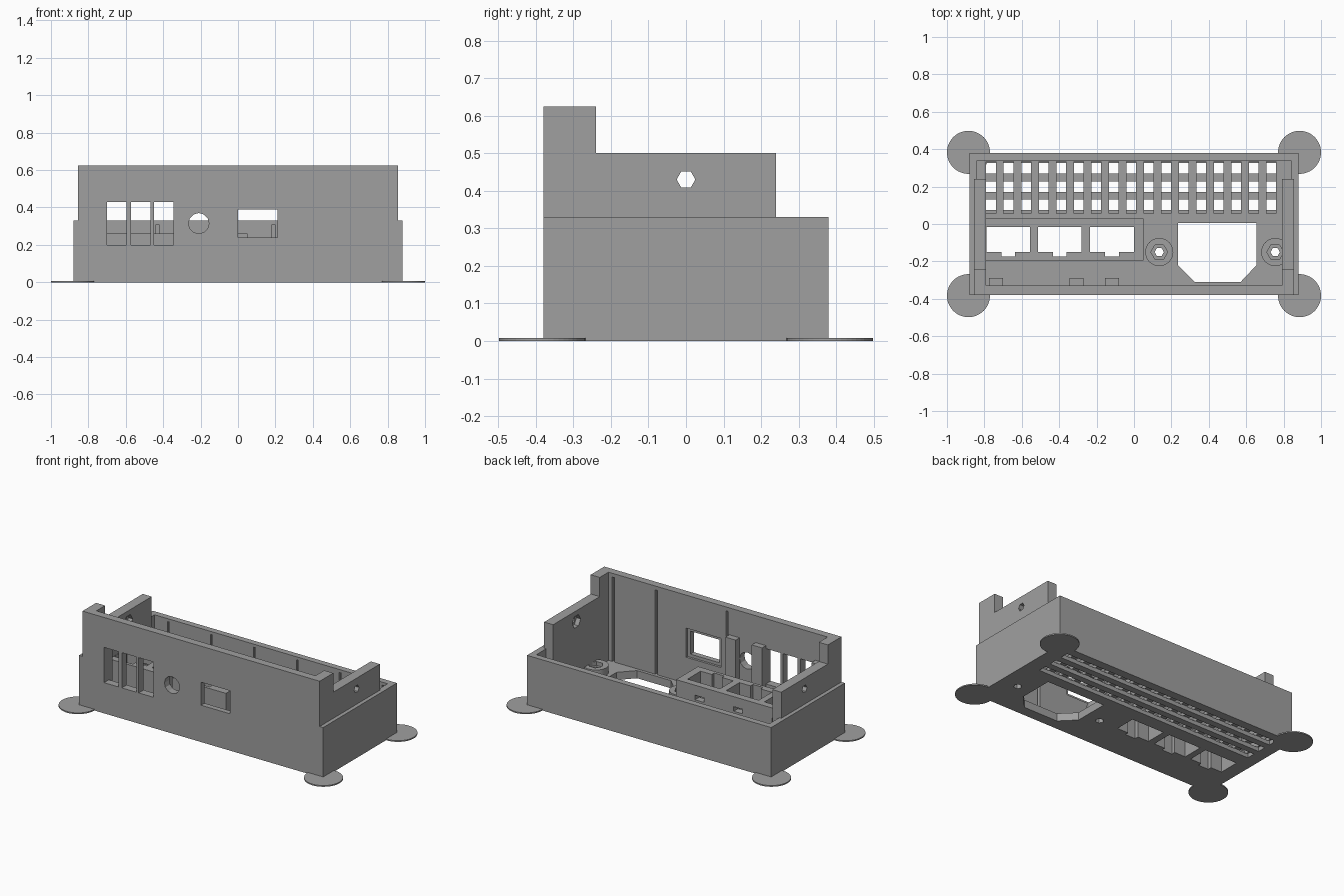
import bpy, bmesh, math
from mathutils import Matrix

old = bpy.data.objects.get("Cube")
if old:
    bpy.data.objects.remove(old, do_unlink=True)

GREY = (0.35, 0.35, 0.35, 1)
mat = bpy.data.materials.new("plain grey")
mat.use_nodes = True
mat.diffuse_color = GREY
mat.node_tree.nodes["Principled BSDF"].inputs["Base Color"].default_value = GREY

# axis -> function placing a profile (u, v) at depth d
PLACE = {
    "x": lambda u, v, d: (d, u, v),
    "y": lambda u, v, d: (u, d, v),
    "z": lambda u, v, d: (u, v, d),
}


def prism(name, axis, profile, lo, hi):
    """Extrude a closed profile along an axis."""
    bm = bmesh.new()
    a = [bm.verts.new(PLACE[axis](u, v, lo)) for u, v in profile]
    b = [bm.verts.new(PLACE[axis](u, v, hi)) for u, v in profile]
    n = len(profile)
    bm.faces.new(a)
    bm.faces.new(b[::-1])
    for i in range(n):
        j = (i + 1) % n
        bm.faces.new((a[i], b[i], b[j], a[j]))
    bmesh.ops.recalc_face_normals(bm, faces=bm.faces)
    mesh = bpy.data.meshes.new(name)
    bm.to_mesh(mesh)
    bm.free()
    mesh.materials.append(mat)
    obj = bpy.data.objects.new(name, mesh)
    bpy.context.collection.objects.link(obj)
    return obj


def box(name, x, y, z):
    return prism(name, "z", [(x[0], y[0]), (x[1], y[0]), (x[1], y[1]), (x[0], y[1])], *z)


def ring(u, v, r, n, turn=0.0):
    return [(u + r * math.cos(turn + math.tau * i / n),
             v + r * math.sin(turn + math.tau * i / n)) for i in range(n)]


def cut(obj, *cutters):
    """Subtract each cutter and discard it."""
    for c in cutters:
        mod = obj.modifiers.new("cut", "BOOLEAN")
        mod.operation = "DIFFERENCE"
        mod.solver = "EXACT"
        mod.object = c
        bpy.context.view_layer.objects.active = obj
        bpy.ops.object.modifier_apply(modifier=mod.name)
        bpy.data.objects.remove(c, do_unlink=True)


def merged(parts):
    """Join separate, non-touching cutters into one."""
    bm = bmesh.new()
    for p in parts:
        bm.from_mesh(p.data)
    bm.to_mesh(parts[0].data)
    bm.free()
    for p in parts[1:]:
        bpy.data.objects.remove(p, do_unlink=True)
    return parts[0]


FLOOR = 0.05
THRU = (-0.1, 0.8)
BAYS = [-0.672, -0.397, -0.118]
STANDOFFS = [0.135, 0.755]

# Floor with socket opening, switch bays, screw holes and crossed vent slots
floor = box("floor", (-0.84, 0.84), (-0.33, 0.34), (0, FLOOR))
socket = prism("cutter", "z", [(0.235, 0.005), (0.235, -0.22), (0.325, -0.31), (0.57, -0.31),
                               (0.655, -0.22), (0.655, 0.005)], *THRU)


def bay_cutters():
    wide = merged([box("cutter", (x - 0.117, x + 0.117), (-0.15, -0.015), THRU) for x in BAYS])
    notch = merged([box("cutter", (x - 0.037, x + 0.037), (-0.175, -0.1), THRU) for x in BAYS])
    return wide, notch


screws = merged([prism("cutter", "z", ring(x, -0.15, 0.025, 6), *THRU) for x in STANDOFFS])
top_slots = merged([box("cutter", (-0.79 + i * 0.0936, -0.738 + i * 0.0936), (0.055, 0.335),
                        (FLOOR / 2, 0.2)) for i in range(17)])
under_slots = merged([box("cutter", (-0.8, 0.78), (y, y + 0.055), (-0.1, FLOOR / 2 + 0.002))
                      for y in (0.075, 0.172, 0.27)])
cut(floor, socket, *bay_cutters(), screws, top_slots, under_slots)

# Front wall with shoulders, windows, button hole and inner grooves
front = prism("front_wall", "y", [(-0.88, 0), (0.88, 0), (0.88, 0.33), (0.855, 0.33), (0.855, 0.625),
                                  (-0.855, 0.625), (-0.855, 0.33), (-0.88, 0.33)], -0.38, -0.33)
WALL = (-0.5, -0.2)
windows = merged([box("cutter", (x, x + 0.105), WALL, (0.2, 0.43)) for x in (-0.7, -0.572, -0.45)]
                 + [box("cutter", (0, 0.21), WALL, (0.24, 0.39)),
                    prism("cutter", "y", ring(-0.21, 0.315, 0.055, 12), *WALL)])
recess = box("cutter", (-0.02, 0.23), (-0.345, -0.2), (0.22, 0.41))
grooves = merged([box("cutter", (x - 0.008, x + 0.008), (-0.35, -0.2), (FLOOR, 0.6))
                  for x in (0.755, 0.445, -0.065)])
cut(front, windows, recess, grooves)

# Back wall with inner grooves
back = box("back_wall", (-0.88, 0.88), (0.34, 0.38), (0, 0.33))
cut(back, merged([box("cutter", (x - 0.008, x + 0.008), (0.2, 0.355), (FLOOR, 0.31))
                  for x in [-0.74 + 0.31 * i for i in range(6)]]))

# Side walls: low outer skin and tall stepped inner cheek with a bolt hole and nut trap
for side, s in (("left", 1), ("right", -1)):
    box(side + "_skin", sorted((s * 0.84, s * 0.88)), (-0.33, 0.34), (0, 0.33))
    cheek = prism(side + "_cheek", "x", [(-0.33, FLOOR), (0.24, FLOOR), (0.24, 0.5), (-0.24, 0.5),
                                         (-0.24, 0.625), (-0.33, 0.625)],
                  *sorted((s * 0.79, s * 0.855)))
    cut(cheek, prism("cutter", "x", ring(0, 0.43, 0.025, 6), *sorted((s * 0.7, s * 0.9))),
        prism("cutter", "x", ring(0, 0.43, 0.043, 6), *sorted((s * 0.7, s * 0.82))))

# Raised switch holder with three bays and clip openings at its back
holder = box("switch_holder", (-0.79, 0.05), (-0.195, 0.03), (FLOOR, 0.26))
clips = merged([box("cutter", (x - 0.032, x + 0.032), (-0.05, 0.1), (0.165, 0.195)) for x in BAYS])
cut(holder, *bay_cutters(), clips)

# Posts behind the front wall
for i, x in enumerate((-0.738, -0.308, -0.118)):
    box(f"post_{i + 1}", (x - 0.037, x + 0.037), (-0.33, -0.29), (FLOOR, 0.45))

# Screw standoffs with nut traps
for i, x in enumerate(STANDOFFS):
    post = prism(f"standoff_{i + 1}", "z", ring(x, -0.15, 0.075, 32), FLOOR, 0.1)
    cut(post, prism("cutter", "z", ring(x, -0.15, 0.025, 6), *THRU),
        prism("cutter", "z", ring(x, -0.15, 0.045, 6), 0.075, 0.2))
    if x > 0.5:
        cut(post, box("cutter", (0.79, 1), (-0.4, 0.2), THRU))

# Thin corner pads
for sx in (-1, 1):
    for sy in (-1, 1):
        name = ("front" if sy < 0 else "back") + ("_left" if sx > 0 else "_right") + "_pad"
        prism(name, "z", ring(sx * 0.885, sy * 0.383, 0.115, 48), 0, 0.008)
